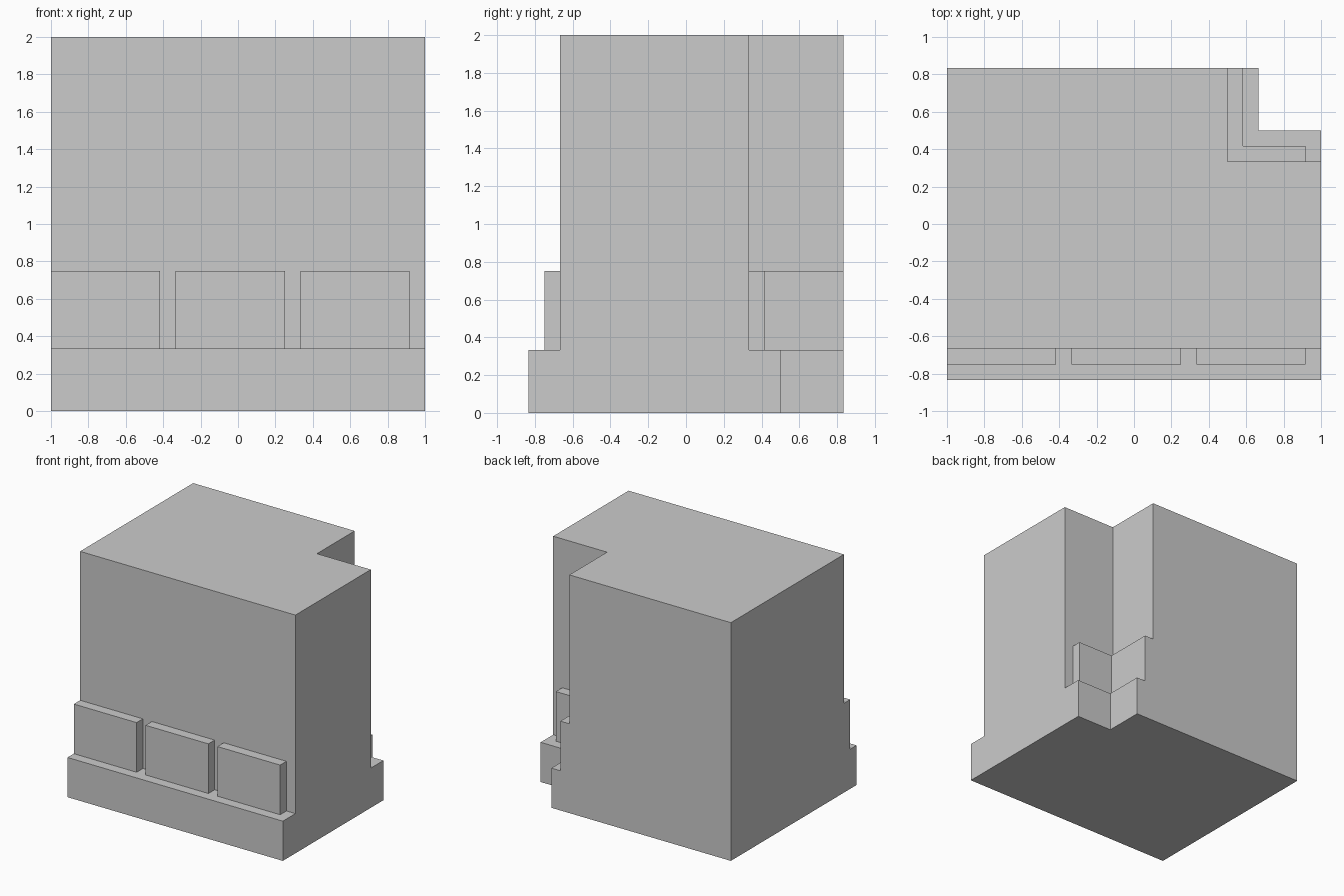
import bpy
import bmesh

if "Cube" in bpy.data.objects:
    bpy.data.objects.remove(bpy.data.objects["Cube"])

U = 1 / 12  # grid module: every dimension is a whole number of twelfths


def prism(name, outline, z0, z1):
    """Extrude a counter-clockwise plan outline (in modules) from z0 to z1."""
    bm = bmesh.new()
    face = bm.faces.new([bm.verts.new((x * U, y * U, z0 * U)) for x, y in outline])
    top = bmesh.ops.extrude_face_region(bm, geom=[face], use_keep_orig=True)["geom"]
    bmesh.ops.translate(bm, vec=(0, 0, (z1 - z0) * U),
                        verts=[v for v in top if isinstance(v, bmesh.types.BMVert)])
    bmesh.ops.recalc_face_normals(bm, faces=bm.faces)
    mesh = bpy.data.meshes.new(name)
    bm.to_mesh(mesh)
    bm.free()
    obj = bpy.data.objects.new(name, mesh)
    bpy.context.collection.objects.link(obj)
    return obj


def notched(front, notch_x, notch_y):
    """Rectangular plan with the back right corner cut away."""
    return [(-12, front), (12, front), (12, notch_y),
            (notch_x, notch_y), (notch_x, 10), (-12, 10)]


# Plinth and wall block, both notched at the back right corner
prism("plinth", notched(-10, 8, 6), 0, 4)
prism("wall_block", notched(-8, 6, 4), 4, 24)

# Row of raised stones along the front, standing on the plinth
for i in range(3):
    x = -12 + 8 * i
    prism(f"front_stone_{i + 1}", [(x, -9), (x + 7, -9), (x + 7, -8), (x, -8)], 4, 9)

# L-shaped stone lining the inner corner of the notch
prism("corner_stone", [(6, 4), (11, 4), (11, 5), (7, 5), (7, 10), (6, 10)], 4, 9)
